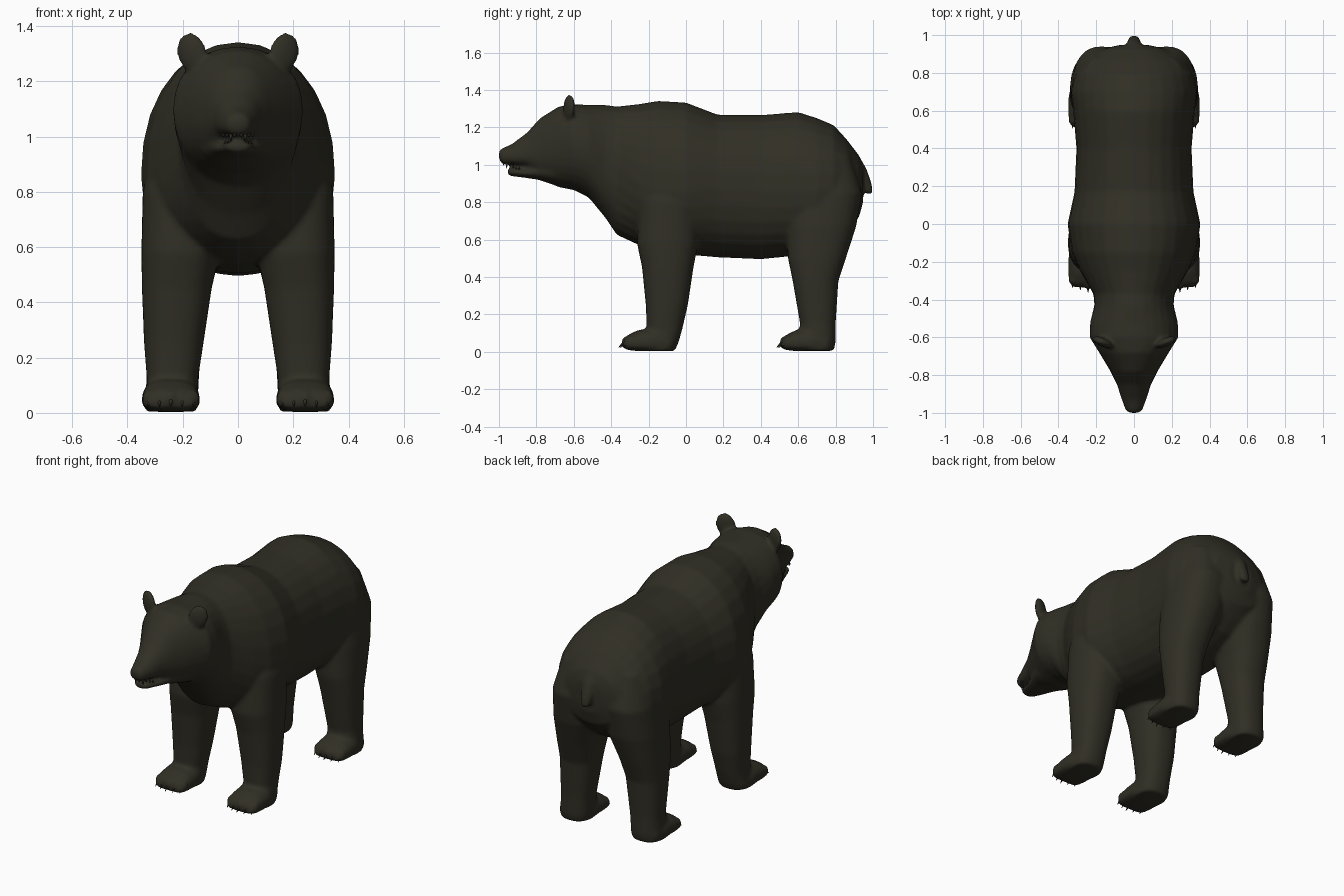
import bpy, bmesh, math
from mathutils import Matrix, Vector

if "Cube" in bpy.data.objects:
    bpy.data.objects.remove(bpy.data.objects["Cube"])

fur = bpy.data.materials.new("dark brown fur")
fur.diffuse_color = (0.030, 0.028, 0.018, 1)
fur.use_nodes = True
fur.node_tree.nodes["Principled BSDF"].inputs["Base Color"].default_value = fur.diffuse_color
N = 28


def skin(bm, rings):
    """Bridge a list of point rings into a closed tube."""
    vr = [[bm.verts.new(p) for p in r] for r in rings]
    for a, b in zip(vr, vr[1:]):
        for i in range(N):
            j = (i + 1) % N
            bm.faces.new((a[i], a[j], b[j], b[i]))
    bm.faces.new(vr[0][::-1])
    bm.faces.new(vr[-1])


def loft_y(bm, sections, cx=0, p=1.0):
    """Sections (y, top, bottom, half width, widest height)."""
    rings = []
    for y, top, bot, w, zm in sections:
        ring = []
        for i in range(N):
            t = 2 * math.pi * i / N
            s, c = math.sin(t), math.cos(t)
            x = math.copysign(abs(s) ** p, s) * w
            z = zm + math.copysign(abs(c) ** p, c) * (top - zm if c > 0 else zm - bot)
            ring.append((cx + x, y, z))
        rings.append(ring)
    skin(bm, rings)


def loft_z(bm, sections, side=1, p=0.85):
    """Sections (z, x min, x max, y min, y max)."""
    rings = []
    for z, x0, x1, y0, y1 in sections:
        ring = []
        for i in range(N):
            t = 2 * math.pi * i / N
            s, c = math.sin(t), math.cos(t)
            x = (x0 + x1) / 2 + math.copysign(abs(c) ** p, c) * (x1 - x0) / 2
            y = (y0 + y1) / 2 + math.copysign(abs(s) ** p, s) * (y1 - y0) / 2
            ring.append((side * x, y, z))
        rings.append(ring)
    skin(bm, rings)


def ball(bm, loc, scale, rot=Matrix()):
    m = Matrix.Translation(loc) @ rot @ Matrix.Diagonal((*scale, 1))
    bmesh.ops.create_uvsphere(bm, u_segments=14, v_segments=10, radius=1, matrix=m)


def cone(bm, base, tip, r):
    d = Vector(tip) - Vector(base)
    m = Matrix.Translation((Vector(base) + Vector(tip)) / 2) @ d.to_track_quat('Z', 'Y').to_matrix().to_4x4()
    bmesh.ops.create_cone(bm, cap_ends=True, segments=8, radius1=r, radius2=0.001,
                          depth=d.length, matrix=m)


def finish(bm, name):
    bmesh.ops.recalc_face_normals(bm, faces=bm.faces)
    me = bpy.data.meshes.new(name)
    bm.to_mesh(me)
    bm.free()
    me.materials.append(fur)
    ob = bpy.data.objects.new(name, me)
    bpy.context.collection.objects.link(ob)
    for f in me.polygons:
        f.use_smooth = True
    return ob


# head, neck and trunk in one loft from nose to rump
bm = bmesh.new()
loft_y(bm, [
    (-1.0, 1.078, 1.03, .028, 1.05), (-.985, 1.087, 1.005, .045, 1.04),
    (-.93, 1.112, 1.0, .065, 1.04), (-.85, 1.172, .985, .09, 1.05),
    (-.78, 1.25, .925, .125, 1.06), (-.68, 1.312, .88, .185, 1.09),
    (-.60, 1.325, .865, .235, 1.10), (-.52, 1.32, .825, .232, 1.08),
    (-.43, 1.32, .715, .21, 1.03), (-.37, 1.312, .625, .215, .98),
    (-.25, 1.325, .57, .285, .90), (-.15, 1.342, .54, .33, .86),
    (0, 1.333, .52, .352, .86), (.17, 1.268, .505, .315, .87),
    (.4, 1.266, .495, .305, .86), (.6, 1.282, .515, .322, .86),
    (.7, 1.25, .55, .335, .86), (.79, 1.212, .59, .315, .87),
    (.86, 1.135, .65, .27, .88), (.925, 1.05, .72, .175, .88),
    (.947, 1.0, .80, .08, .9)], p=.93)

# lower jaw
loft_y(bm, [(-.955, .975, .95, .03, .96), (-.94, .985, .94, .048, .965),
            (-.87, .98, .932, .07, .955), (-.79, 1.0, .92, .1, .96),
            (-.70, 1.05, .89, .14, .97)])

# tail
loft_z(bm, [(1.04, -.025, .025, .88, .93), (.98, -.036, .036, .91, .965),
            (.91, -.036, .036, .935, .99), (.86, -.032, .032, .95, 1.0),
            (.845, -.018, .018, .965, .998)], p=1)

for s in (1, -1):
    # front and back legs
    loft_z(bm, [(1.0, .08, .30, -.2, .04), (.8, .06, .345, -.25, .07),
                (.58, .065, .35, -.262, .065), (.45, .095, .348, -.235, .04),
                (.25, .125, .34, -.215, .01), (.12, .145, .33, -.21, -.02),
                (.05, .145, .335, -.24, -.04), (.004, .15, .335, -.24, -.06)], s)
    loft_z(bm, [(1.05, .04, .27, .58, .88), (.85, .02, .32, .55, .942),
                (.67, .03, .337, .535, .91), (.5, .085, .34, .545, .855),
                (.38, .11, .338, .57, .815), (.15, .14, .33, .61, .80),
                (.05, .145, .335, .60, .80), (.006, .15, .335, .60, .79)], s)
    # paws with toe bumps
    for y in (0, .845):
        loft_y(bm, [(y - .335, .06, .018, .08, .03), (y - .31, .09, .01, .1, .035),
                    (y - .26, .115, .004, .106, .04), (y - .18, .13, .003, .105, .04),
                    (y - .08, .11, .004, .085, .04)], s * .243, .8)
        for k in range(5):
            u = k - 2
            ball(bm, (s * .243 + u * .041, y - .32 + abs(u) * .012, .05), (.023, .026, .035))
    # ears
    ball(bm, (s * .168, -.625, 1.305), (.058, .024, .073),
         Matrix.Rotation(s * .4, 4, 'Z') @ Matrix.Rotation(s * .25, 4, 'Y'))

body = finish(bm, "bear_body")
rm = body.modifiers.new("blend", 'REMESH')
rm.mode = 'VOXEL'
rm.voxel_size = 0.011
rm.use_smooth_shade = True
sm = body.modifiers.new("soften", 'SMOOTH')
sm.factor = 0.5
sm.iterations = 6

# claws, five on each paw
bm = bmesh.new()
for s in (1, -1):
    for y in (0, .845):
        for k in range(5):
            u = k - 2
            x, b = s * .243 + u * .041, y + abs(u) * .012
            cone(bm, (x, b - .325, .055), (x, b - .362, .022), .011)
finish(bm, "claws")

# small teeth along both jaws
bm = bmesh.new()
for s in (1, -1):
    for i, h in enumerate((.014, .03, .014, .012)):
        x, y = s * (.012 + .014 * i), -.975 + .016 * i
        cone(bm, (x, y, 1.01), (x, y, 1.01 - h), .007)
        cone(bm, (x * .85, y + .035, .975), (x * .85, y + .035, .975 + h), .006)
finish(bm, "teeth")
